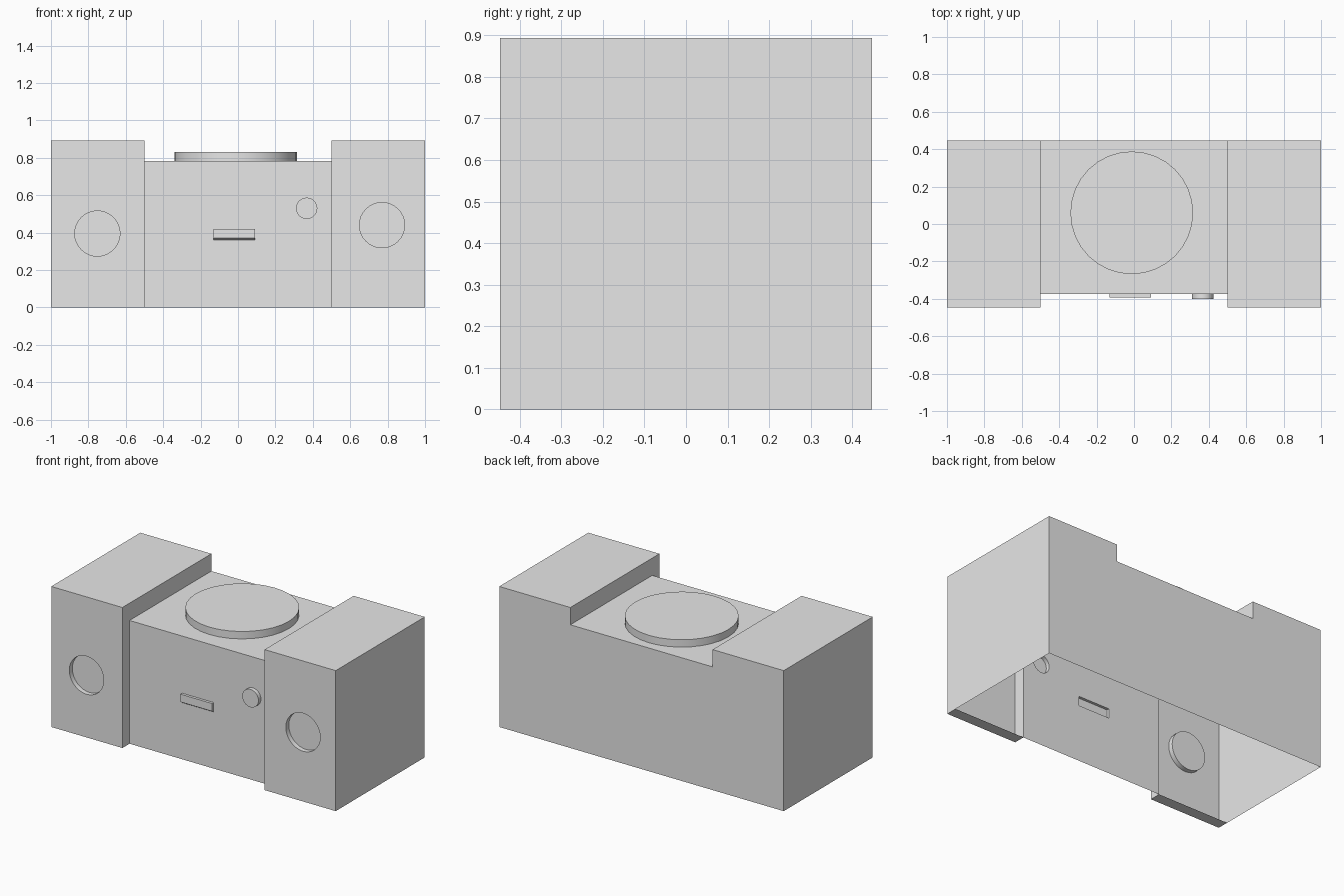
import bpy, bmesh, math
from mathutils import Vector

if "Cube" in bpy.data.objects:
    bpy.data.objects.remove(bpy.data.objects["Cube"])

grey = bpy.data.materials.new("light grey")
grey.diffuse_color = (0.8, 0.8, 0.8, 1)
grey.use_nodes = True
grey.node_tree.nodes["Principled BSDF"].inputs["Base Color"].default_value = grey.diffuse_color

# Main measurements
BACK, FRONT, BLOCK_FRONT = 0.447, -0.375, -0.447
TOP, BLOCK_TOP, INNER = 0.783, 0.893, 0.5


def circle(cx, cz, r, to3d, n=32):
    return [to3d(cx + r * math.cos(2 * math.pi * i / n),
                 cz + r * math.sin(2 * math.pi * i / n)) for i in range(n)]


def on_y(y):
    return lambda a, b: Vector((a, y, b))


def on_z(z):
    return lambda a, b: Vector((a, b, z))


def panel(bm, outline, holes=()):
    """Flat sheet, with holes where given."""
    if not holes:
        bm.faces.new([bm.verts.new(p) for p in outline])
        return
    edges = []
    for loop in [outline, *holes]:
        vs = [bm.verts.new(p) for p in loop]
        edges += [bm.edges.new((vs[i - 1], vs[i])) for i in range(len(vs))]
    bmesh.ops.triangle_fill(bm, edges=edges, use_beauty=True)


def finish(bm, name, outward=None):
    bmesh.ops.remove_doubles(bm, verts=bm.verts, dist=0.0001)
    bmesh.ops.recalc_face_normals(bm, faces=bm.faces)
    if outward is not None:          # the cap is the last face made
        bm.faces.ensure_lookup_table()
        if bm.faces[-1].normal.dot(outward) < 0:
            bmesh.ops.reverse_faces(bm, faces=bm.faces)
    mesh = bpy.data.meshes.new(name)
    bm.to_mesh(mesh)
    bm.free()
    mesh.materials.append(grey)
    ob = bpy.data.objects.new(name, mesh)
    bpy.context.collection.objects.link(ob)
    return ob


def cap(name, rim, end, outward):
    """Wall from the rim loop to the end loop, closed by a flat cap."""
    bm = bmesh.new()
    a = [bm.verts.new(p) for p in rim]
    b = [bm.verts.new(p) for p in end]
    for i in range(len(a)):
        bm.faces.new((a[i - 1], a[i], b[i], b[i - 1]))
    bm.faces.new(b)
    ob = finish(bm, name, Vector(outward))
    if len(rim) > 4:
        bpy.ops.object.select_all(action='DESELECT')
        ob.select_set(True)
        bpy.context.view_layer.objects.active = ob
        bpy.ops.object.shade_smooth_by_angle(angle=math.radians(30))


def rect(x0, x1, z0, z1, y):
    return [Vector(p) for p in ((x0, y, z0), (x1, y, z0), (x1, y, z1), (x0, y, z1))]


def flat(x0, x1, y0, y1, z):
    return [Vector(p) for p in ((x0, y0, z), (x1, y0, z), (x1, y1, z), (x0, y1, z))]


# Loops for the raised and sunken details
dial = [circle(-0.012, 0.06, 0.328, on_z(z)) for z in (TOP, 0.83)]
button = [circle(0.367, 0.53, 0.057, on_y(y)) for y in (FRONT, -0.4)]
tab = [rect(-0.13, 0.092, 0.36, 0.42, FRONT), rect(-0.13, 0.092, 0.371, 0.42, -0.392)]
recess = {s: [circle(x, z, 0.121, on_y(y)) for y in (BLOCK_FRONT, BLOCK_FRONT + 0.03)]
          for s, x, z in ((-1, -0.752, 0.395), (1, 0.77, 0.44))}

# Hollow housing, open underneath
bm = bmesh.new()
panel(bm, rect(-INNER, INNER, 0, TOP, FRONT), [button[0], tab[0]])
panel(bm, flat(-INNER, INNER, FRONT, BACK, TOP), [dial[0]])
panel(bm, [Vector((x, BACK, z)) for x, z in (
    (-1, 0), (1, 0), (1, BLOCK_TOP), (INNER, BLOCK_TOP),
    (INNER, TOP), (-INNER, TOP), (-INNER, BLOCK_TOP), (-1, BLOCK_TOP))])
for s in (-1, 1):
    x0, x1 = sorted((s * INNER, s))
    # End block front, top and the narrow lip beneath its overhang
    panel(bm, rect(x0, x1, 0, BLOCK_TOP, BLOCK_FRONT), [recess[s][0]])
    panel(bm, flat(x0, x1, BLOCK_FRONT, BACK, BLOCK_TOP))
    panel(bm, flat(x0, x1, BLOCK_FRONT, FRONT, 0))
    # Outer wall and stepped inner wall
    panel(bm, [Vector((s, y, z)) for y, z in (
        (BLOCK_FRONT, 0), (FRONT, 0), (BACK, 0), (BACK, BLOCK_TOP), (BLOCK_FRONT, BLOCK_TOP))])
    panel(bm, [Vector((s * INNER, y, z)) for y, z in (
        (BLOCK_FRONT, 0), (FRONT, 0), (FRONT, TOP), (BACK, TOP),
        (BACK, BLOCK_TOP), (BLOCK_FRONT, BLOCK_TOP))])
finish(bm, "housing")

# Details
cap("top_disc", *dial, (0, 0, 1))
cap("round_button", *button, (0, -1, 0))
cap("front_tab", *tab, (0, -1, 0))
cap("left_recess", *recess[-1], (0, -1, 0))
cap("right_recess", *recess[1], (0, -1, 0))
